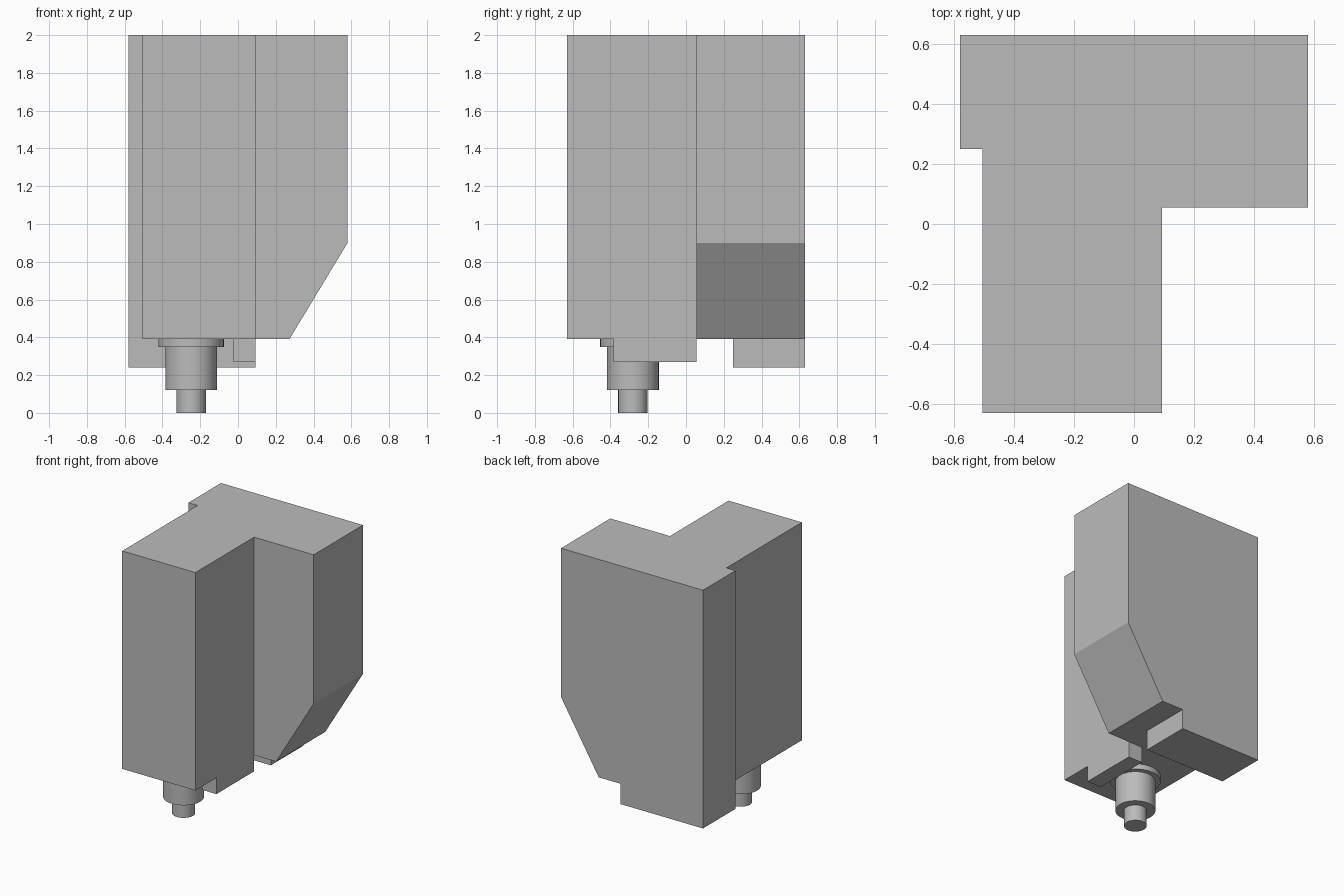
import bpy
import bmesh
import math
from mathutils import Vector

cube = bpy.data.objects.get("Cube")
if cube:
    bpy.data.objects.remove(cube, do_unlink=True)

# Single plain grey material
GREY = (0.5, 0.5, 0.5, 1.0)
grey = bpy.data.materials.new("plain grey")
grey.use_nodes = True
grey.diffuse_color = GREY
grey.node_tree.nodes["Principled BSDF"].inputs["Base Color"].default_value = GREY


def add_object(name, bm):
    bmesh.ops.recalc_face_normals(bm, faces=bm.faces)
    mesh = bpy.data.meshes.new(name)
    bm.to_mesh(mesh)
    bm.free()
    mesh.materials.append(grey)
    obj = bpy.data.objects.new(name, mesh)
    bpy.context.collection.objects.link(obj)
    return obj


def prism(plan, bottom, top):
    """Extrude an outline in the ground plane upwards."""
    bm = bmesh.new()
    face = bm.faces.new([bm.verts.new((x, y, bottom)) for x, y in plan])
    result = bmesh.ops.extrude_face_region(bm, geom=[face])
    verts = [v for v in result["geom"] if isinstance(v, bmesh.types.BMVert)]
    bmesh.ops.translate(bm, verts=verts, vec=(0, 0, top - bottom))
    return bm


def block(name, x0, x1, y0, y1, z0, z1):
    return add_object(name, prism([(x0, y0), (x1, y0), (x1, y1), (x0, y1)], z0, z1))


LEFT, COL_LEFT, COL_RIGHT, RIGHT = -0.58, -0.505, 0.093, 0.58
FRONT, WING, STEP, BACK = -0.63, 0.055, 0.25, 0.63
BASE, TOP = 0.39, 2.0

# Housing: stepped plan, with the lower corner of the side wing sliced off
plan = [(COL_LEFT, FRONT), (COL_RIGHT, FRONT), (COL_RIGHT, WING), (RIGHT, WING),
        (RIGHT, BACK), (LEFT, BACK), (LEFT, STEP), (COL_LEFT, STEP)]
bm = prism(plan, BASE, TOP)
low, high = Vector((0.272, 0, BASE)), Vector((RIGHT, 0, 0.9))
slope = high - low
normal = Vector((slope.z, 0, -slope.x)).normalized()
cut = bmesh.ops.bisect_plane(bm, geom=bm.verts[:] + bm.edges[:] + bm.faces[:],
                             plane_co=low, plane_no=normal, clear_outer=True)
edges = [e for e in cut["geom_cut"] if isinstance(e, bmesh.types.BMEdge)]
bmesh.ops.holes_fill(bm, edges=[e for e in bm.edges if e.is_boundary] or edges)
add_object("housing", bm)

# Blocks below the housing
block("rear_foot", LEFT, COL_RIGHT, STEP, BACK, 0.24, BASE)
block("side_rail", -0.025, COL_RIGHT, -0.385, WING, 0.27, BASE)

# Stepped spindle, turned from a profile of radius and height
profile = [(0, 0), (0.078, 0), (0.078, 0.12), (0.137, 0.12), (0.137, 0.35),
           (0.173, 0.35), (0.173, BASE), (0, BASE)]
bm = bmesh.new()
points = [bm.verts.new((r, 0, z)) for r, z in profile]
lines = [bm.edges.new(pair) for pair in zip(points, points[1:])]
bmesh.ops.spin(bm, geom=points + lines, cent=(0, 0, 0), axis=(0, 0, 1),
               angle=math.tau, steps=48)
bmesh.ops.remove_doubles(bm, verts=bm.verts, dist=0.0001)
spindle = add_object("spindle", bm)
spindle.location = (-0.248, -0.281, 0)
bpy.ops.object.select_all(action="DESELECT")
spindle.select_set(True)
bpy.context.view_layer.objects.active = spindle
bpy.ops.object.shade_smooth_by_angle(angle=math.radians(30))
